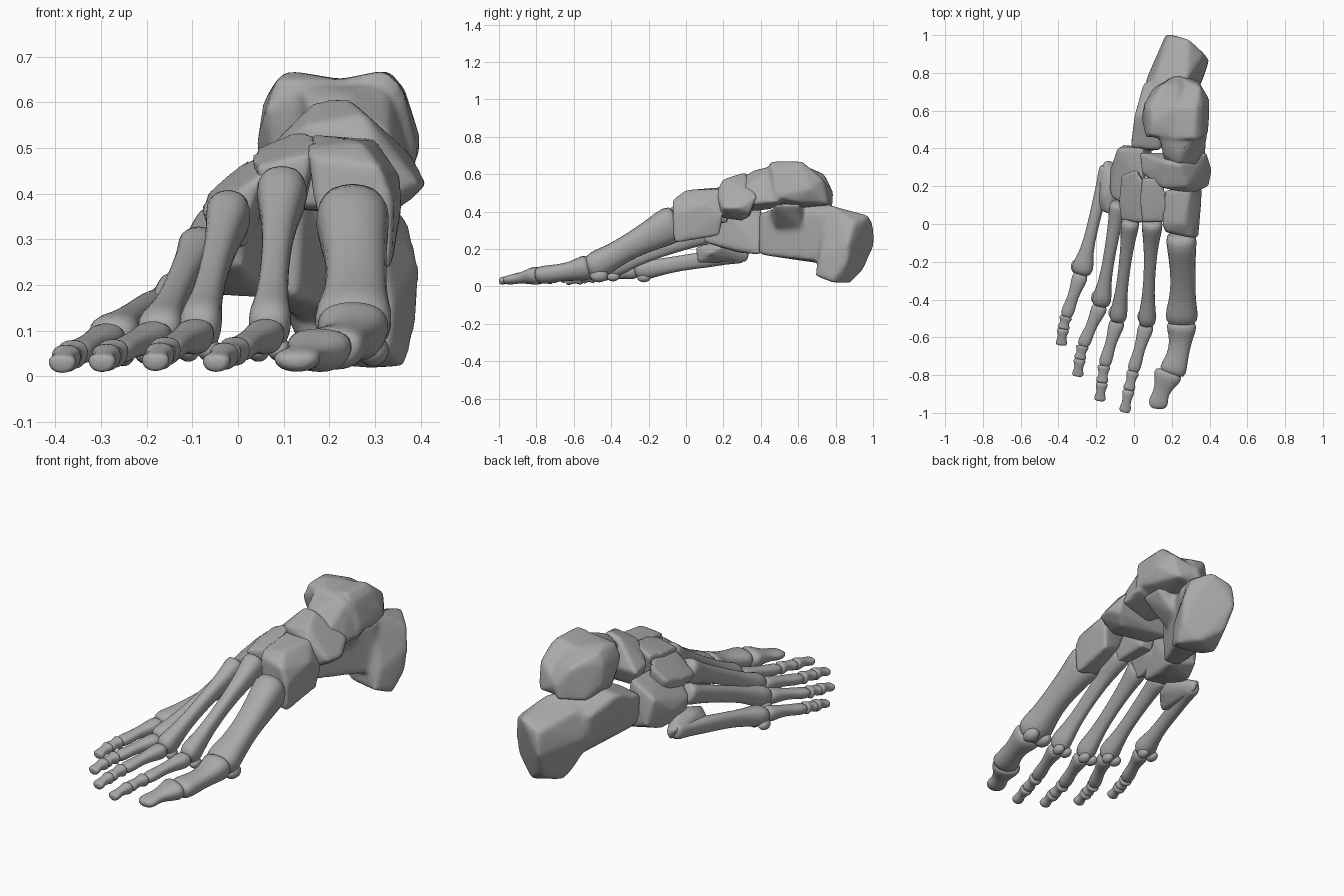
import bpy, bmesh, math
from mathutils import Vector

cube = bpy.data.objects.get("Cube")
if cube:
    bpy.data.objects.remove(cube, do_unlink=True)

mat = bpy.data.materials.new("bone_grey")
mat.use_nodes = True
COL = (0.4, 0.4, 0.4, 1)
mat.diffuse_color = COL
mat.node_tree.nodes["Principled BSDF"].inputs["Base Color"].default_value = COL


def finish(name, bm):
    bmesh.ops.recalc_face_normals(bm, faces=bm.faces)
    for f in bm.faces:
        f.smooth = True
    me = bpy.data.meshes.new(name)
    bm.to_mesh(me)
    bm.free()
    me.materials.append(mat)
    ob = bpy.data.objects.new(name, me)
    bpy.context.collection.objects.link(ob)
    return ob


def long_bone(name, stations, bumps=(), taper=0.15, sides=12):
    """Loft through stations (x, y, z, half width, half height), plus round bumps."""
    bm = bmesh.new()
    pts = [Vector(s[:3]) for s in stations]
    rings = []
    for i, s in enumerate(stations):
        t = (pts[min(i + 1, len(pts) - 1)] - pts[max(i - 1, 0)]).normalized()
        side = t.cross(Vector((0, 0, 1))).normalized()
        up = side.cross(t)
        ring = []
        for k in range(sides):
            a = math.tau * k / sides
            c, n = math.cos(a), math.sin(a)
            c = math.copysign(abs(c) ** 0.85, c) * (1 + taper * n)
            n = math.copysign(abs(n) ** 0.85, n)
            ring.append(bm.verts.new(pts[i] + side * c * s[3] * 1.05 + up * n * s[4] * 1.05))
        rings.append(ring)
    for r0, r1 in zip(rings, rings[1:]):
        for k in range(sides):
            j = (k + 1) % sides
            bm.faces.new((r0[k], r0[j], r1[j], r1[k]))
    bm.faces.new(rings[0])
    bm.faces.new(rings[-1])
    for x, y, z, r, ry in bumps:
        res = bmesh.ops.create_icosphere(bm, subdivisions=2, radius=r)
        for v in res["verts"]:
            v.co = Vector((v.co.x, v.co.y * ry, v.co.z)) + Vector((x, y, z))
    ob = finish(name, bm)
    sub = ob.modifiers.new("round", "SUBSURF")
    sub.levels = sub.render_levels = 1
    return ob


def block_bone(name, *hulls, soften=8):
    """Fuse convex lumps into one softened bone."""
    bm = bmesh.new()
    for pts in hulls:
        verts = [bm.verts.new(p) for p in pts]
        res = bmesh.ops.convex_hull(bm, input=verts)
        loose = {v for v in res["geom_interior"] if isinstance(v, bmesh.types.BMVert)}
        bmesh.ops.delete(bm, geom=list(loose), context="VERTS")
    ob = finish(name, bm)
    rm = ob.modifiers.new("fuse", "REMESH")
    rm.mode = "VOXEL"
    rm.voxel_size = 0.011
    rm.use_smooth_shade = True
    sm = ob.modifiers.new("soften", "SMOOTH")
    sm.factor, sm.iterations = 0.5, soften
    dec = ob.modifiers.new("simplify", "DECIMATE")
    dec.ratio = 0.25
    return ob


# Heel bone: tuber, body, inner shelf
block_bone("heel_bone",
    [(.18, 1.0, .34), (.29, .98, .38), (.375, .9, .34), (.4, .87, .24), (.395, .86, .13), (.17, 1.01, .22),
     (.19, .95, .09), (.3, .88, .015), (.37, .78, .02), (.15, .82, .03), (.16, .72, .06),
     (.33, .69, .055), (.06, .76, .25), (.1, .73, .15), (.34, .71, .15), (.1, .75, .4), (.28, .76, .44)],
    [(.05, .75, .36), (.06, .73, .2), (.25, .77, .445), (.31, .74, .39), (.3, .74, .13),
     (.14, .73, .12), (-.01, .41, .23), (.04, .39, .18), (.13, .39, .17), (-.02, .4, .37),
     (.14, .39, .39), (.0, .57, .43), (.2, .62, .47)],
    [(.15, .64, .44), (.15, .44, .4), (.35, .61, .44), (.35, .47, .44), (.2, .48, .31), (.25, .62, .31)],
    soften=18)

# Ankle bone: outer and inner halves of the pulley, neck and head
block_bone("ankle_bone",
    [(.085, .47, .65), (.085, .62, .65), (.11, .54, .67), (.22, .45, .65), (.23, .62, .65), (.06, .46, .58),
     (.055, .62, .6), (.04, .56, .5), (.055, .64, .48), (.24, .79, .5), (.15, .74, .6), (.25, .74, .58),
     (.22, .79, .43), (.1, .72, .42), (.09, .5, .42), (.25, .5, .41)],
    [(.22, .45, .65), (.22, .62, .65), (.32, .45, .67), (.33, .62, .67), (.36, .45, .63),
     (.365, .62, .63), (.4, .66, .52), (.395, .48, .48), (.35, .73, .58), (.34, .76, .44),
     (.22, .79, .5), (.22, .76, .43), (.22, .48, .41), (.38, .6, .45)],
    [(.13, .48, .645), (.33, .48, .645), (.15, .38, .6), (.24, .36, .62), (.16, .34, .56), (.24, .31, .59),
     (.33, .31, .53), (.38, .36, .44), (.2, .33, .4), (.39, .5, .45), (.14, .46, .41)])

# Midfoot blocks
block_bone("navicular_bone",
    [(.03, .38, .46), (.04, .27, .47), (.15, .19, .55), (.17, .33, .605), (.24, .31, .61), (.28, .2, .575),
     (.3, .16, .5), (.4, .2, .42), (.415, .28, .42), (.385, .34, .39), (.05, .34, .37),
     (.1, .22, .37), (.3, .17, .37), (.33, .3, .35), (.385, .38, .48)])
block_bone("cuboid_bone",
    [(-.09, .4, .36), (.05, .4, .44), (-.06, .42, .22), (.1, .4, .17), (-.12, .14, .29),
     (-.02, .08, .35), (-.13, .18, .21), (.01, .09, .24), (.05, .2, .43), (-.13, .28, .27),
     (.04, .28, .18), (-.09, .33, .18)])
block_bone("inner_cuneiform",
    [(.16, .18, .53), (.3, .19, .52), (.36, .2, .38), (.34, .18, .27), (.24, .17, .31),
     (.355, .1, .44), (.15, 0, .5), (.16, -.04, .48), (.31, -.075, .46), (.34, -.075, .38),
     (.335, -.065, .23), (.22, -.045, .25), (.17, -.045, .36), (.27, 0, .515)])
block_bone("middle_cuneiform",
    [(.04, .25, .5), (.15, .24, .545), (.18, .08, .515), (.165, .01, .49), (.04, .01, .46),
     (.03, .12, .48), (.06, .22, .34), (.14, .22, .34), (.07, .01, .34), (.13, .01, .34)])
block_bone("outer_cuneiform",
    [(-.08, .12, .37), (-.075, .02, .35), (.06, .0, .45), (.06, .2, .49), (.01, .29, .47),
     (-.07, .26, .4), (0, .02, .28), (.04, .27, .28), (-.05, .2, .28)])
# Flared base of the little-toe ray, wedged against the cuboid
block_bone("metatarsal_5_base",
    [(-.18, .29, .19), (-.16, .34, .19), (-.115, .34, .17), (-.13, .33, .13), (-.19, .2, .16),
     (-.17, .14, .22), (-.1, .2, .255), (-.05, .19, .21), (-.06, .13, .18), (-.13, .05, .21),
     (-.2, .08, .15), (-.13, .06, .12), (-.12, .2, .13)])

# Great toe
long_bone("metatarsal_1", [
    (.25, -.045, .34, .07, .08), (.25, -.075, .335, .082, .105), (.255, -.17, .28, .069, .083),
    (.26, -.3, .215, .063, .065), (.257, -.4, .155, .069, .067), (.253, -.46, .122, .083, .078),
    (.252, -.505, .1, .083, .068), (.252, -.535, .09, .055, .05)],
    bumps=[(.215, -.465, .057, .038, 1.4), (.295, -.465, .057, .038, 1.4)])
long_bone("proximal_phalanx_1", [
    (.253, -.51, .105, .06, .05), (.252, -.535, .1, .083, .072), (.25, -.59, .085, .064, .054),
    (.24, -.66, .075, .053, .045), (.222, -.73, .065, .062, .048), (.205, -.775, .06, .072, .048),
    (.198, -.8, .057, .055, .035)])
long_bone("distal_phalanx_1", [
    (.188, -.775, .06, .06, .04), (.18, -.8, .058, .08, .052), (.16, -.85, .05, .052, .036),
    (.143, -.895, .043, .039, .026), (.13, -.935, .036, .052, .027), (.126, -.965, .033, .046, .022),
    (.125, -.98, .032, .025, .012)])

# Lesser rays: metatarsal base, metatarsal head, three toe joints, base half size, head half size
RAYS = {
    2: [(.098, .03, .41), (.068, -.53, .09), (-.005, -.78, .055), (-.028, -.88, .045), (-.05, -.995, .028), (.057, .075), (.047, .062)],
    3: [(-.017, .03, .36), (-.086, -.51, .09), (-.158, -.75, .055), (-.17, -.84, .045), (-.182, -.935, .03), (.05, .068), (.046, .06)],
    4: [(-.08, .12, .285), (-.176, -.43, .085), (-.272, -.645, .05), (-.287, -.715, .042), (-.299, -.805, .028), (.047, .057), (.05, .056)],
    5: [(-.14, .31, .17), (-.28, -.265, .08), (-.36, -.49, .048), (-.375, -.555, .04), (-.386, -.64, .026), (.042, .045), (.056, .052)],
}


def between(a, b, rows):
    """Stations at fractions along a-b: (t, half width, half height, lift)."""
    a, b = Vector(a), Vector(b)
    return [(*(a.lerp(b, t) + Vector((0, 0, lift))), w, h) for t, w, h, lift in rows]


def phalanx(name, a, b, w, tip, flat=.8):
    end = w * tip
    long_bone(name, between(a, b, [
        (-.04, w * .7, w * .65, 0), (.08, w, w * .95, 0), (.28, w * .78, w * .75, .003),
        (.55, w * .6, w * .58, .004), (.78, end, end * flat, 0), (.94, end, end * flat, 0),
        (1.03, end * .65, end * .5, 0)]))


for n, (base, head, j1, j2, tip, (bw, bh), (hw, hh)) in RAYS.items():
    hx, hy, hz = head
    long_bone(f"metatarsal_{n}", between(base, head, [
        (0, bw * .8, bh * .8, 0), (.04, bw, bh, 0), (.15, bw * .82, bh * .8, 0),
        (.32, .033, .044, .005), (.6, .029, .039, .008), (.8, .035, .045, .003),
        (.91, hw, hh, 0), (.97, hw * .95, hh * .9, 0), (1.01, hw * .65, hh * .6, 0)]),
        bumps=[(hx + s * hw * .5, hy + .04, hz - .032, .028, 1.4) for s in (-1, 1)])
    phalanx(f"proximal_phalanx_{n}", head, j1, .044, .76)
    phalanx(f"middle_phalanx_{n}", j1, j2, .036, .88)
    phalanx(f"distal_phalanx_{n}", j2, tip, .034, .88, .68)
